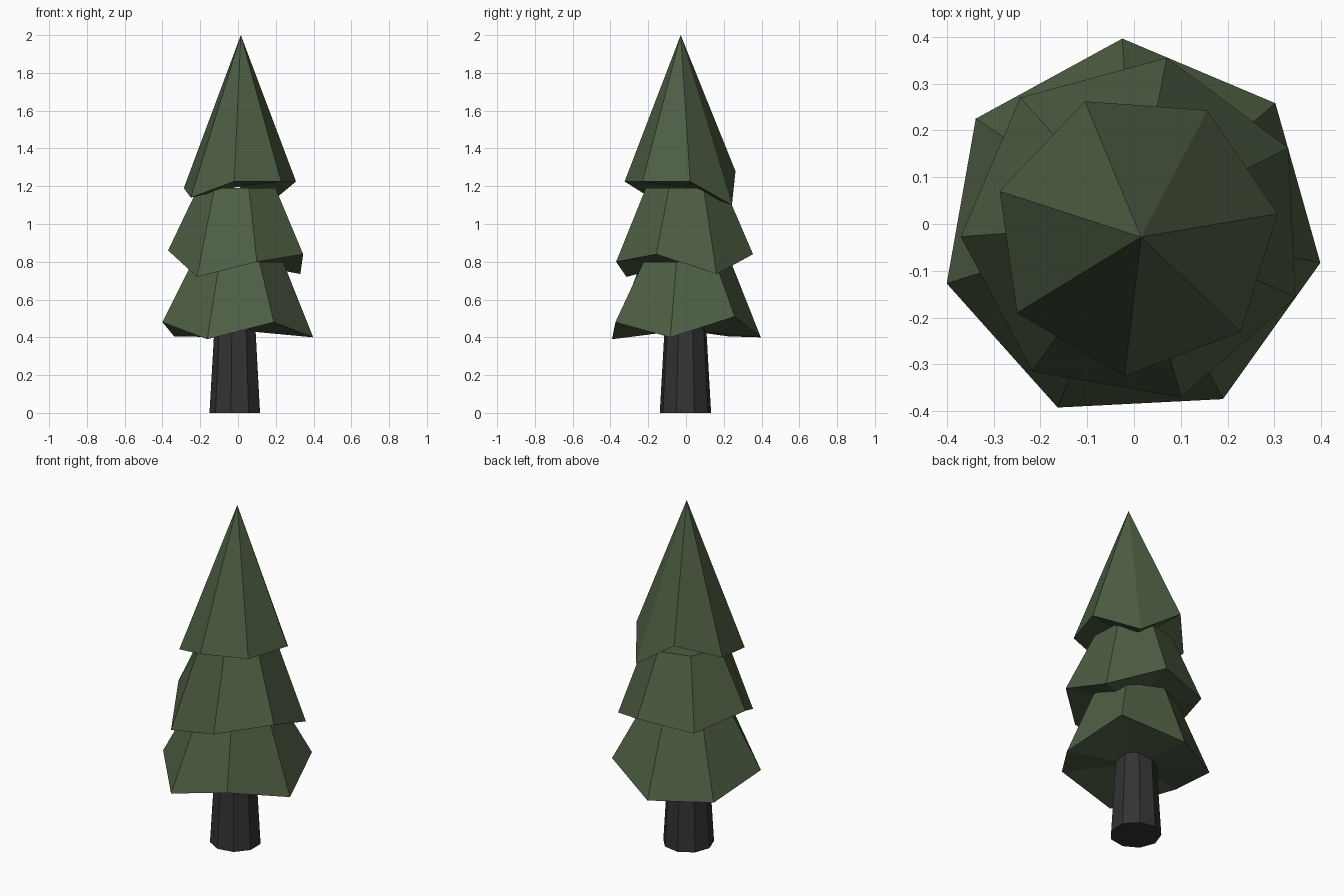
import bpy, bmesh, math

if "Cube" in bpy.data.objects:
    bpy.data.objects.remove(bpy.data.objects["Cube"])


def material(name, rgb):
    m = bpy.data.materials.new(name)
    m.diffuse_color = (*rgb, 1)
    m.use_nodes = True
    m.node_tree.nodes["Principled BSDF"].inputs["Base Color"].default_value = m.diffuse_color
    return m


green = material("pine green", (0.075, 0.112, 0.056))
bark = material("dark bark", (0.033, 0.033, 0.033))


def make(name, rim, top, mat):
    """Skin a rim of points up to a ring (or a single apex) and close both ends."""
    bm = bmesh.new()
    low = [bm.verts.new(p) for p in rim]
    high = [bm.verts.new(p) for p in top]
    n = len(low)
    for i in range(n):
        j = (i + 1) % n
        if len(high) == 1:
            bm.faces.new((low[i], low[j], high[0]))
        else:
            bm.faces.new((low[i], low[j], high[j], high[i]))
    if len(high) > 1:
        bm.faces.new(high)
    # Uneven underside fans out from its middle
    mid = bm.verts.new([sum(p[k] for p in rim) / n for k in range(3)])
    for i in range(n):
        bm.faces.new((low[(i + 1) % n], low[i], mid))
    bmesh.ops.recalc_face_normals(bm, faces=bm.faces)
    me = bpy.data.meshes.new(name)
    bm.to_mesh(me)
    bm.free()
    me.materials.append(mat)
    bpy.context.collection.objects.link(bpy.data.objects.new(name, me))


def shrink(rim, s, z):
    return [(x * s, y * s, z) for x, y, _ in rim]


# Jagged seven-sided rims of the foliage tiers
lower = [(-0.025, 0.396, 0.40), (-0.338, 0.225, 0.405), (-0.40, -0.127, 0.48),
         (-0.163, -0.392, 0.39), (0.19, -0.374, 0.48), (0.398, -0.083, 0.40),
         (0.302, 0.258, 0.51)]
middle = [(0.07, 0.355, 0.84), (-0.243, 0.27, 0.805), (-0.37, -0.027, 0.86),
          (-0.217, -0.315, 0.72), (0.10, -0.37, 0.80), (0.345, -0.157, 0.84),
          (0.33, 0.162, 0.735)]
upper = [(-0.105, 0.262, 1.28), (-0.287, 0.07, 1.19), (-0.25, -0.19, 1.14),
         (-0.02, -0.325, 1.225), (0.228, -0.23, 1.225), (0.307, 0.022, 1.225),
         (0.157, 0.243, 1.10)]
make("lower_foliage", lower, shrink(lower, 0.60, 0.80), green)
make("middle_foliage", middle, shrink(middle, 0.575, 1.19), green)
make("upper_foliage", upper, [(0.015, -0.028, 2.0)], green)


# Tapered trunk
def ring(r, z, n=9):
    return [(-0.013 + r * math.cos(math.tau * (i + 0.5) / n),
             -0.003 + r * math.sin(math.tau * (i + 0.5) / n), z) for i in range(n)]


make("trunk", ring(0.138, 0), ring(0.112, 0.45), bark)
